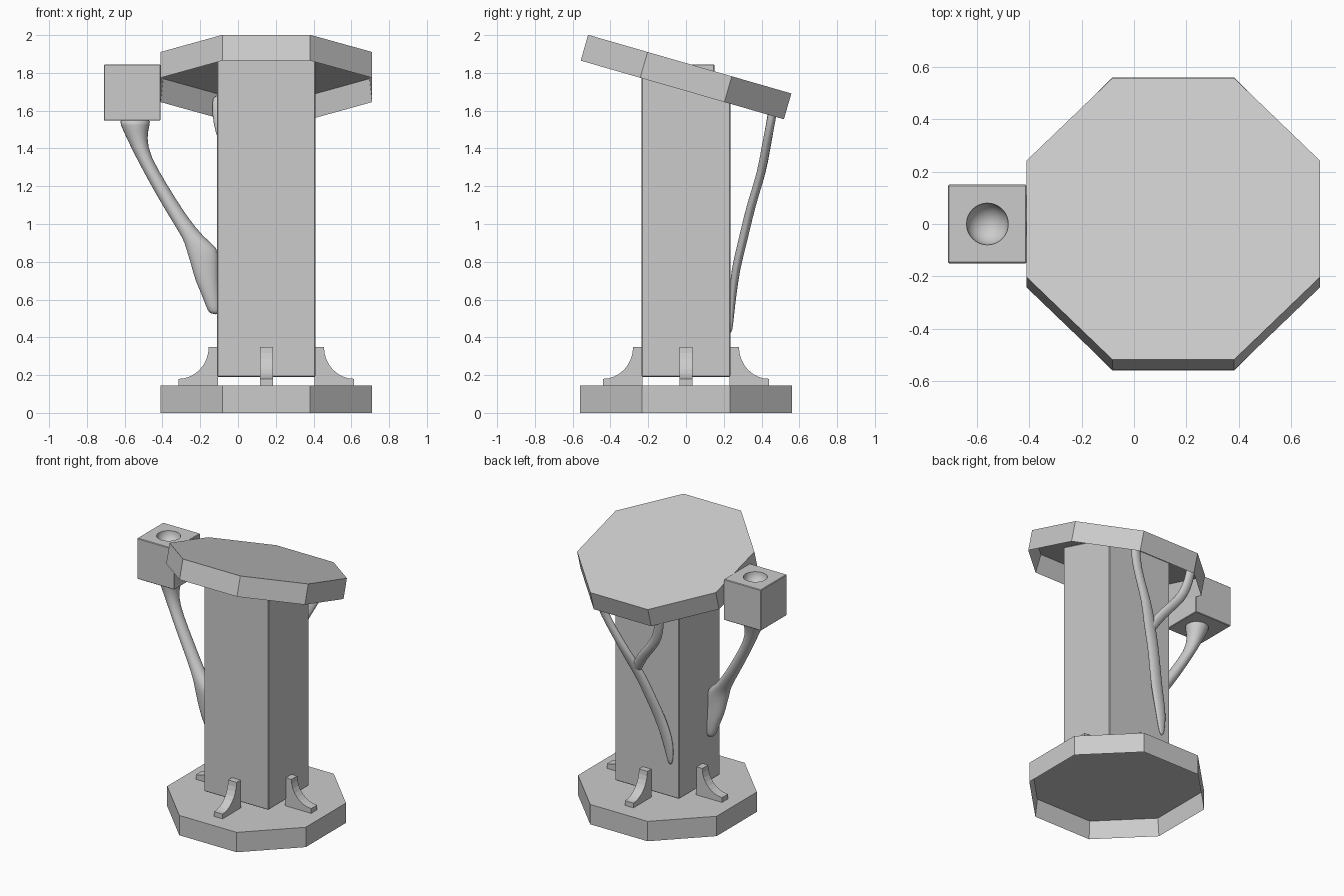
import bpy, bmesh
from math import sin, cos, pi, radians
from mathutils import Matrix, Vector

if "Cube" in bpy.data.objects:
    bpy.data.objects.remove(bpy.data.objects["Cube"])

CX = 0.15            # axis of the pedestal


def finish(name, bm, smooth=False, bevel=0):
    bmesh.ops.recalc_face_normals(bm, faces=bm.faces[:])
    me = bpy.data.meshes.new(name)
    bm.to_mesh(me)
    bm.free()
    ob = bpy.data.objects.new(name, me)
    bpy.context.collection.objects.link(ob)
    if smooth:
        for p in me.polygons:
            p.use_smooth = True
    if bevel:
        mod = ob.modifiers.new("edge", 'BEVEL')
        mod.width, mod.segments = bevel, 1
    return ob


def octagon_tray(name, centre, height, wall, tilt=0):
    """Octagonal slab, hollow and open from below."""
    bm = bmesh.new()
    r = 0.56 / cos(pi / 8)
    ring = [bm.verts.new((r * cos(pi / 8 + i * pi / 4), r * sin(pi / 8 + i * pi / 4), height / 2))
            for i in range(8)]
    top = bm.faces.new(ring)
    ext = bmesh.ops.extrude_face_region(bm, geom=[top], use_keep_orig=True)
    low = [g for g in ext['geom'] if isinstance(g, bmesh.types.BMFace)][0]
    bmesh.ops.translate(bm, verts=low.verts[:], vec=(0, 0, -height))
    bmesh.ops.recalc_face_normals(bm, faces=bm.faces[:])
    # inset the underside, then push it up to form the cavity
    bmesh.ops.inset_region(bm, faces=[low], thickness=wall)
    bmesh.ops.translate(bm, verts=low.verts[:], vec=(0, 0, height - wall))
    bm.transform(Matrix.Translation(centre) @ Matrix.Rotation(radians(tilt), 4, 'X'))
    return finish(name, bm)


def prism(name, profile, depth, matrix, bevel=0):
    """Extrude a (u, z) profile along the local y axis, centred."""
    bm = bmesh.new()
    a = [bm.verts.new((u, -depth / 2, z)) for u, z in profile]
    b = [bm.verts.new((u, depth / 2, z)) for u, z in profile]
    n = len(profile)
    bm.faces.new(a)
    bm.faces.new(b[::-1])
    for i in range(n):
        bm.faces.new((a[i], a[(i + 1) % n], b[(i + 1) % n], b[i]))
    bm.transform(matrix)
    return finish(name, bm, bevel=bevel)


def branch(name, rings, sides=12):
    """Loft level elliptical rings given as (x, y, z, rx, ry)."""
    bm = bmesh.new()
    loops = [[bm.verts.new((x + rx * cos(2 * pi * i / sides), y + ry * sin(2 * pi * i / sides), z))
              for i in range(sides)] for x, y, z, rx, ry in rings]
    for a, b in zip(loops, loops[1:]):
        for i in range(sides):
            j = (i + 1) % sides
            bm.faces.new((a[i], a[j], b[j], b[i]))
    bm.faces.new(loops[0][::-1])
    bm.faces.new(loops[-1])
    ob = finish(name, bm, smooth=True)
    ob.modifiers.new("smooth", 'SUBSURF').levels = 1
    ob.modifiers["smooth"].render_levels = 1
    return ob


# base and tilted top tray
octagon_tray("base", (CX, 0, 0.0725), 0.145, 0.015)
octagon_tray("tilted_top", (CX, 0, 1.778), 0.142, 0.015, -16.1)

# post with a slanted top that meets the tray
prism("post", [(-0.235, 0.19), (0.235, 0.19), (0.235, 1.77), (-0.235, 1.905)], 0.52,
      Matrix.Translation((CX, 0, 0)) @ Matrix.Rotation(pi / 2, 4, 'Z'), bevel=0.005)

# four concave brackets around the post foot
arc = [(0.205 - 0.16 * sin(t * pi / 16), 0.35 - 0.17 * cos(t * pi / 16)) for t in range(9)]
profile = [(-0.005, 0.145), (0.205, 0.145)] + arc + [(-0.005, 0.35)]
for side, angle, dist in (("right", 0, 0.26), ("back", 90, 0.235),
                          ("left", 180, 0.26), ("front", 270, 0.235)):
    m = (Matrix.Translation((CX, 0, 0)) @ Matrix.Rotation(radians(angle), 4, 'Z')
         @ Matrix.Translation((dist, 0, 0)))
    prism("bracket_" + side, profile, 0.068, m)

# side block with a hemispherical bowl
block = prism("side_block", [(-0.15, 1.547), (0.15, 1.547), (0.15, 1.845), (-0.15, 1.845)], 0.30,
              Matrix.Translation((-0.56, 0, 0)), bevel=0.004)
bm = bmesh.new()
bmesh.ops.create_uvsphere(bm, u_segments=32, v_segments=16, radius=0.08,
                          matrix=Matrix.Translation((-0.56, 0, 1.846)))
cutter = finish("bowl_cutter", bm, smooth=True)
cutter.hide_render = True
cutter.hide_set(True)
cutter.display_type = 'WIRE'
cut = block.modifiers.new("bowl", 'BOOLEAN')
cut.operation, cut.object = 'DIFFERENCE', cutter

# side branch holding the block
branch("side_branch", [
    (-0.120, -0.11, 0.52, 0.030, 0.025), (-0.130, -0.11, 0.56, 0.040, 0.032),
    (-0.145, -0.11, 0.63, 0.050, 0.038), (-0.165, -0.11, 0.70, 0.064, 0.040),
    (-0.178, -0.11, 0.80, 0.077, 0.042), (-0.190, -0.105, 0.875, 0.090, 0.045),
    (-0.232, -0.095, 0.92, 0.058, 0.045), (-0.325, -0.06, 1.05, 0.048, 0.045),
    (-0.420, -0.04, 1.21, 0.045, 0.045), (-0.505, -0.02, 1.36, 0.040, 0.045),
    (-0.538, -0.01, 1.46, 0.056, 0.058), (-0.545, 0, 1.53, 0.082, 0.080),
    (-0.545, 0, 1.56, 0.088, 0.085)])

# forked back branch: trunk with left limb, plus right limb
branch("back_branch", [
    (-0.04, 0.237, 0.42, 0.016, 0.008), (-0.035, 0.240, 0.52, 0.035, 0.015),
    (-0.02, 0.247, 0.62, 0.045, 0.020), (0.025, 0.262, 0.76, 0.048, 0.024),
    (0.07, 0.298, 0.90, 0.046, 0.025), (0.115, 0.328, 1.03, 0.046, 0.025),
    (0.165, 0.357, 1.14, 0.050, 0.025), (0.225, 0.400, 1.27, 0.040, 0.024),
    (0.310, 0.425, 1.42, 0.036, 0.024), (0.365, 0.450, 1.54, 0.036, 0.024),
    (0.385, 0.475, 1.69, 0.036, 0.024)])
branch("back_branch_limb", [
    (0.155, 0.350, 1.10, 0.040, 0.022), (0.130, 0.368, 1.17, 0.042, 0.024),
    (0.050, 0.402, 1.28, 0.046, 0.024), (-0.040, 0.420, 1.38, 0.042, 0.024),
    (-0.085, 0.438, 1.48, 0.036, 0.024), (-0.105, 0.455, 1.58, 0.034, 0.024),
    (-0.105, 0.472, 1.69, 0.034, 0.024)])
